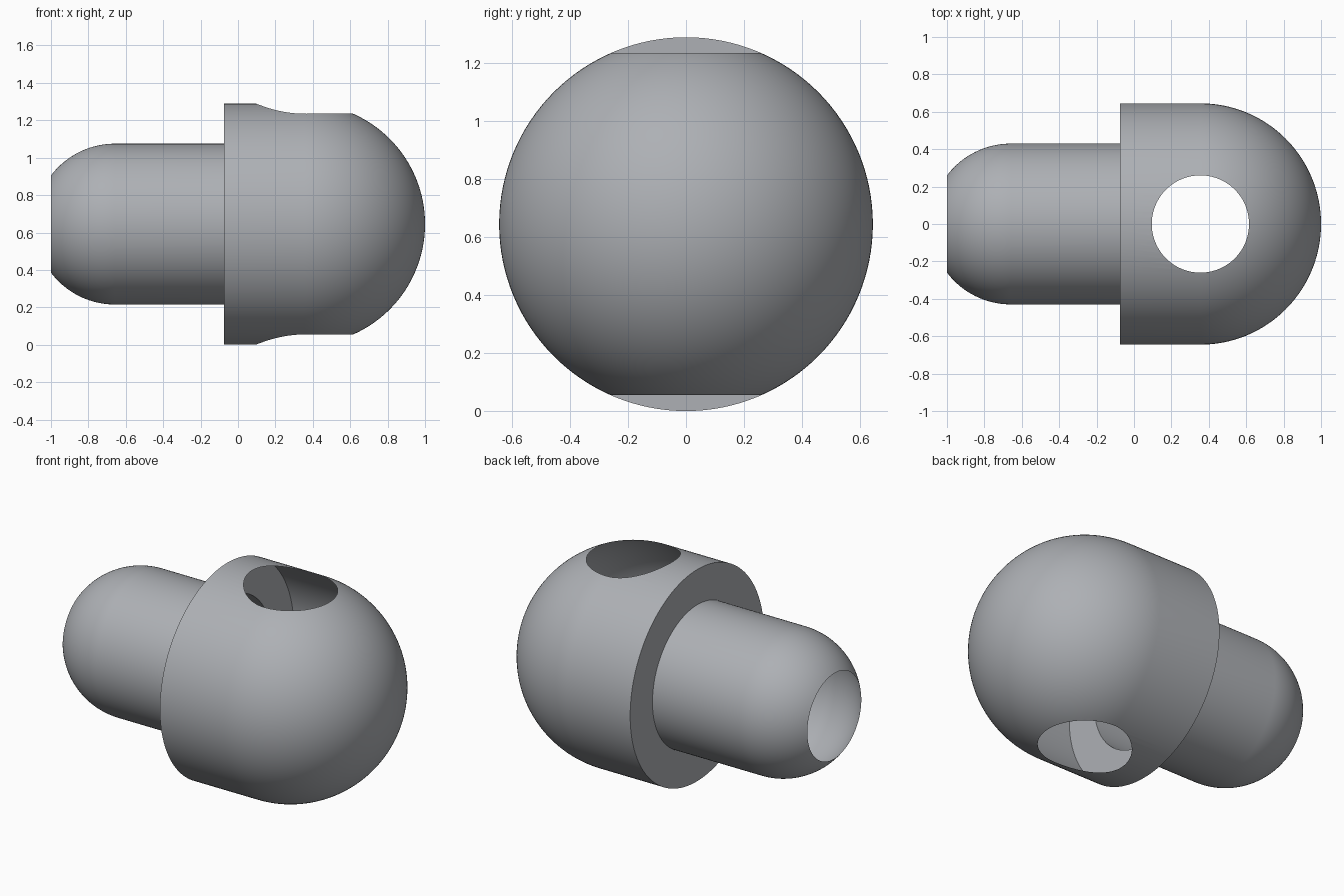
import bpy, bmesh, math
from mathutils import Vector

if "Cube" in bpy.data.objects:
    bpy.data.objects.remove(bpy.data.objects["Cube"], do_unlink=True)

HEAD_R, STEM_R, HOLE_R = 0.645, 0.43, 0.26
STEP_X, HEAD_X, END_X = -0.075, 0.355, -1.0
AXIS_Z = HEAD_R
SEGMENTS = 128

grey = bpy.data.materials.new("steel grey")
grey.use_nodes = True
colour = (0.42, 0.435, 0.46, 1)
grey.diffuse_color = colour
grey.node_tree.nodes["Principled BSDF"].inputs["Base Color"].default_value = colour


def arc(cx, radius, start, end, steps):
    """Profile points (x, radius) on an arc, angles measured from +x."""
    angles = [start + (end - start) * i / steps for i in range(steps + 1)]
    return [(cx + radius * math.cos(a), radius * math.sin(a)) for a in angles]


def revolve(name, profile):
    """Turn an (x, radius) profile around the long axis."""
    bm = bmesh.new()
    verts = [bm.verts.new((x, 0, AXIS_Z + r)) for x, r in profile]
    edges = [bm.edges.new(pair) for pair in zip(verts, verts[1:])]
    bmesh.ops.spin(bm, geom=verts + edges, cent=(0, 0, AXIS_Z), axis=(1, 0, 0),
                   angle=math.tau, steps=SEGMENTS, use_duplicate=False)
    bmesh.ops.remove_doubles(bm, verts=bm.verts, dist=0.0001)
    bmesh.ops.recalc_face_normals(bm, faces=bm.faces)
    mesh = bpy.data.meshes.new(name)
    bm.to_mesh(mesh)
    bm.free()
    mesh.materials.append(grey)
    obj = bpy.data.objects.new(name, mesh)
    bpy.context.collection.objects.link(obj)
    return obj


def activate(obj):
    bpy.ops.object.select_all(action="DESELECT")
    obj.select_set(True)
    bpy.context.view_layer.objects.active = obj


# Stem: open tube with a rounded, truncated end
stem_centre = END_X + math.sqrt(STEM_R ** 2 - HOLE_R ** 2)
end_angle = math.pi - math.asin(HOLE_R / STEM_R)
stem = revolve("stem", [(STEP_X, STEM_R)]
               + arc(stem_centre, STEM_R, math.pi / 2, end_angle, 20))

# Head: flat shoulder, short cylinder and domed end, closed for cutting
head = revolve("head", [(STEP_X, 0), (STEP_X, STEM_R), (STEP_X, HEAD_R)]
               + arc(HEAD_X, HEAD_R, math.pi / 2, 0, 40))

# Vertical cross hole
bpy.ops.mesh.primitive_cylinder_add(vertices=SEGMENTS, radius=HOLE_R, depth=2,
                                    location=(HEAD_X, 0, AXIS_Z))
cutter = bpy.context.object
cutter.name = "hole_cutter"
cutter.data.materials.append(grey)
cut = head.modifiers.new("cross hole", "BOOLEAN")
cut.operation = "DIFFERENCE"
cut.solver = "EXACT"
cut.object = cutter
activate(head)
bpy.ops.object.modifier_apply(modifier=cut.name)
bpy.data.objects.remove(cutter, do_unlink=True)

# Open the thin shell: drop the hole's inner wall and the disc behind the stem
bm = bmesh.new()
bm.from_mesh(head.data)


def on_wall(v):
    return Vector((v.co.x - HEAD_X, v.co.y)).length < HOLE_R + 0.001


def behind_stem(v):
    radius = Vector((v.co.y, v.co.z - AXIS_Z)).length
    return v.co.x < STEP_X + 0.001 and radius < STEM_R + 0.001


waste = [f for f in bm.faces
         if all(map(on_wall, f.verts)) or all(map(behind_stem, f.verts))]
bmesh.ops.delete(bm, geom=waste, context="FACES")
bm.to_mesh(head.data)
bm.free()

for part in (stem, head):
    activate(part)
    bpy.ops.object.shade_smooth_by_angle(angle=math.radians(30))
